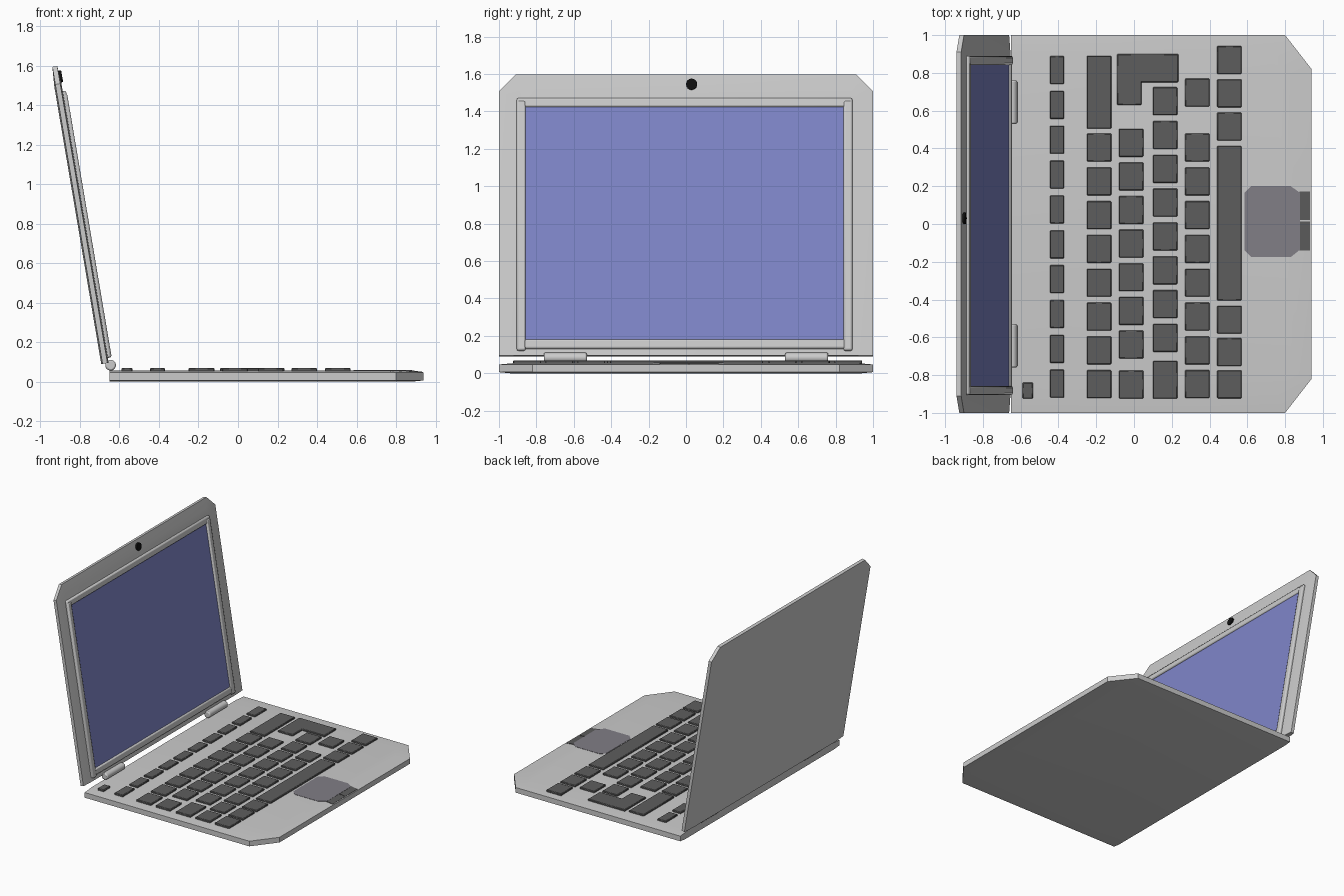
import bpy, bmesh, math
from mathutils import Matrix

if "Cube" in bpy.data.objects:
    bpy.data.objects.remove(bpy.data.objects["Cube"])

LEAN = math.radians(9.6)
LID = Matrix.Translation((-0.655, 0, 0.095)) @ Matrix.Rotation(-LEAN, 4, 'Y')


def material(name, r, g, b):
    m = bpy.data.materials.new(name)
    m.diffuse_color = (r, g, b, 1)
    m.use_nodes = True
    m.node_tree.nodes["Principled BSDF"].inputs["Base Color"].default_value = m.diffuse_color
    return m


DARK = material("dark_grey", 0.11, 0.11, 0.11)
PAD = material("pad_grey", 0.22, 0.21, 0.24)
BLUE = material("screen_blue", 0.21, 0.235, 0.58)
BLACK = material("black", 0.005, 0.005, 0.005)


def loft(bm, rings):
    """Closed solid through matching rings of 3D points."""
    vs = [[bm.verts.new(p) for p in r] for r in rings]
    n = len(vs[0])
    bm.faces.new(vs[0])
    bm.faces.new(vs[-1])
    for a, b in zip(vs, vs[1:]):
        for i in range(n):
            bm.faces.new((a[i], a[(i + 1) % n], b[(i + 1) % n], b[i]))


def prism(bm, outline, z0, z1):
    loft(bm, [[(x, y, z) for x, y in outline] for z in (z0, z1)])


def rect(x0, x1, y0, y1):
    return [(x0, y0), (x1, y0), (x1, y1), (x0, y1)]


def finish(bm, name, mat=None, bevel=0, seg=1, matrix=None, angle=30):
    bmesh.ops.recalc_face_normals(bm, faces=bm.faces)
    me = bpy.data.meshes.new(name)
    bm.to_mesh(me)
    bm.free()
    ob = bpy.data.objects.new(name, me)
    bpy.context.collection.objects.link(ob)
    if matrix:
        ob.matrix_world = matrix
    if mat:
        me.materials.append(mat)
    if bevel:
        mod = ob.modifiers.new("edge_bevel", 'BEVEL')
        mod.width, mod.segments = bevel, seg
    bpy.ops.object.select_all(action='DESELECT')
    bpy.context.view_layer.objects.active = ob
    ob.select_set(True)
    bpy.ops.object.shade_smooth_by_angle(angle=math.radians(angle))
    return ob


def mirrored(half):
    """Close a (x, y>0) half outline with its mirror image in y."""
    return half + [(x, -y) for x, y in reversed(half)]


# base slab with chamfered front corners and softly sloped rims
def base_ring(d, z):
    half = [(-0.65, 1 - d), (0.8 - 0.4 * d, 1 - d), (0.94 - d, 0.82 - 0.4 * d)]
    return [(x, y, z) for x, y in mirrored(half)]


bm = bmesh.new()
loft(bm, [base_ring(0.06, 0), base_ring(0, 0.006), base_ring(0, 0.047), base_ring(0.1, 0.056)])
finish(bm, "base")


# lid shell, leaning back
def lid_ring(d, u):
    half = [(0, 1 - d), (1.435 - 0.4 * d, 1 - d), (1.525 - d, 0.91 - 0.4 * d)]
    return [(u, y, w) for w, y in mirrored(half)]


bm = bmesh.new()
loft(bm, [lid_ring(0.08, 0), lid_ring(0, -0.006), lid_ring(0, -0.031), lid_ring(0.1, -0.038)])
finish(bm, "lid", matrix=LID)

# screen panel and its raised frame bars
bm = bmesh.new()
prism(bm, rect(-0.01, 0.007, -0.87, 0.855), 0.07, 1.36)
finish(bm, "screen", BLUE, matrix=LID)
for name, y0, y1, w0, w1, u in (("left", -0.905, -0.857, 0.025, 1.38, 0.02),
                                ("right", 0.842, 0.89, 0.025, 1.38, 0.02),
                                ("top", -0.905, 0.89, 1.345, 1.395, 0.017),
                                ("bottom", -0.88, 0.865, 0.035, 0.086, 0.017)):
    bm = bmesh.new()
    prism(bm, rect(-0.012, u, y0, y1), w0, w1)
    finish(bm, "screen_frame_" + name, bevel=0.01, seg=2, matrix=LID, angle=50)

# camera dot above the screen
bm = bmesh.new()
bmesh.ops.create_cone(bm, cap_ends=True, segments=16, radius1=0.03, radius2=0.03, depth=0.02,
                      matrix=Matrix.Translation((0, 0.03, 1.47)) @ Matrix.Rotation(math.pi / 2, 4, 'Y'))
finish(bm, "camera", BLACK, matrix=LID)

# hinge barrels
for side, s in (("left", -1), ("right", 1)):
    bm = bmesh.new()
    bmesh.ops.create_cone(bm, cap_ends=True, segments=20, radius1=0.027, radius2=0.027, depth=0.23,
                          matrix=Matrix.Translation((-0.645, s * 0.645, 0.083))
                          @ Matrix.Rotation(math.pi / 2, 4, 'X'))
    ob = finish(bm, "hinge_" + side, bevel=0.008, seg=2, angle=50)
    ob.modifiers[0].limit_method = 'ANGLE'


# keyboard: each row is a strip in x with keys spaced along y
def run(x0, x1, first, step, count):
    return [(x0, x1, first - i * step - 0.074, first - i * step + 0.074) for i in range(count)]


keys = run(-0.445, -0.37, 0.815, 0.1845, 10)
keys += run(-0.25, -0.12, 0.405, 0.179, 8)
keys += run(-0.08, 0.05, 0.43, 0.178, 7) + run(-0.08, 0.05, -0.85, 0, 1)
keys += run(0.10, 0.23, 0.65, 0.179, 8)
keys += run(0.27, 0.40, 0.405, 0.179, 8) + run(0.27, 0.40, 0.695, 0, 1)
keys += run(0.44, 0.57, 0.868, 0.176, 3) + run(0.44, 0.57, -0.507, 0.171, 3)
keys += [(-0.59, -0.535, -0.925, -0.84), (-0.25, -0.12, 0.505, 0.89),
         (0.10, 0.23, -0.925, -0.725), (0.44, 0.57, -0.405, 0.413)]
bm = bmesh.new()
for k in keys:
    prism(bm, rect(*k), 0.05, 0.069)
prism(bm, [(-0.09, 0.63), (0.04, 0.63), (0.04, 0.75), (0.235, 0.75), (0.235, 0.9), (-0.09, 0.9)],
      0.05, 0.069)
finish(bm, "keys", DARK, bevel=0.004)

# touchpad with clipped corners and its two buttons
bm = bmesh.new()
prism(bm, [(0.585, -0.14), (0.62, -0.175), (0.83, -0.175), (0.88, -0.135),
           (0.88, 0.165), (0.83, 0.2), (0.62, 0.2), (0.585, 0.165)], 0.045, 0.058)
finish(bm, "touchpad", PAD)
bm = bmesh.new()
for y0, y1 in ((-0.14, 0.013), (0.02, 0.173)):
    loft(bm, [[(x, y, 0.04) for x, y in rect(0.875, 0.932, y0, y1)],
              [(x, y, 0.0575 - max(0, x - 0.88) * 0.15) for x, y in rect(0.875, 0.932, y0, y1)]])
finish(bm, "touchpad_buttons", DARK)
